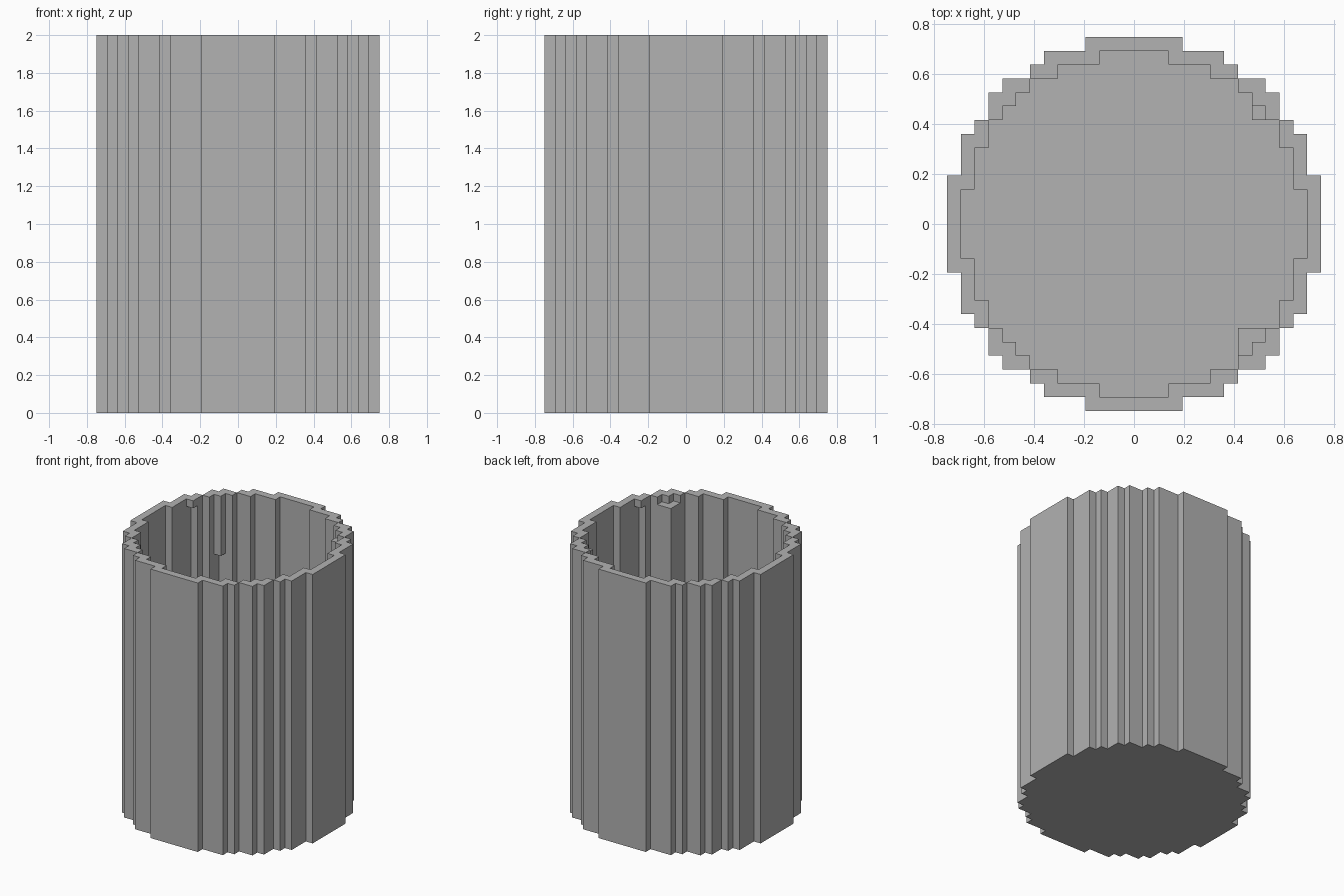
import bpy
import bmesh

cube = bpy.data.objects.get("Cube")
if cube:
    bpy.data.objects.remove(cube, do_unlink=True)

CELL = 2 / 36
HEIGHT = 36

grey = bpy.data.materials.new("plain_grey")
grey.use_nodes = True
grey.diffuse_color = (0.445, 0.445, 0.445, 1)
grey.node_tree.nodes["Principled BSDF"].inputs["Base Color"].default_value = grey.diffuse_color


def stepped_circle(limit):
    """Outline of all grid cells whose squared distance is below the limit."""
    half = []
    while len(half) ** 2 < limit:
        j = len(half)
        half.append(max(i for i in range(HEIGHT) if i * i + j * j < limit or i == 0) + 0.5)
    quarter = []
    for j, x in enumerate(half):
        following = half[j + 1] if j + 1 < len(half) else None
        if following != x:
            quarter.append((x, j + 0.5))
            if following:
                quarter.append((following, j + 0.5))
    points = []
    for _ in range(4):
        points += quarter
        quarter = [(-y, x) for x, y in quarter]
    return points


def prism(name, points, low, high):
    """Extrude an outline given in cells between two heights."""
    bm = bmesh.new()
    base = bm.faces.new([bm.verts.new((x * CELL, y * CELL, low * CELL)) for x, y in points])
    top = bmesh.ops.extrude_face_region(bm, geom=[base])["geom"]
    verts = [v for v in top if isinstance(v, bmesh.types.BMVert)]
    bmesh.ops.translate(bm, verts=verts, vec=(0, 0, (high - low) * CELL))
    bmesh.ops.recalc_face_normals(bm, faces=bm.faces)
    mesh = bpy.data.meshes.new(name)
    bm.to_mesh(mesh)
    bm.free()
    mesh.materials.append(grey)
    obj = bpy.data.objects.new(name, mesh)
    bpy.context.collection.objects.link(obj)
    return obj


def cut(target, cutter):
    cutter.hide_render = True
    mod = target.modifiers.new("cut", "BOOLEAN")
    mod.operation = "DIFFERENCE"
    mod.solver = "EXACT"
    mod.object = cutter
    bpy.context.view_layer.objects.active = target
    bpy.ops.object.modifier_apply(modifier=mod.name)
    bpy.data.objects.remove(cutter, do_unlink=True)


def niche(x, y, high):
    """Cutter for one wall cell, reaching a little into the hollow."""
    sx, sy = (1 if x > 0 else -1), (1 if y > 0 else -1)
    x0, x1 = x - 0.7 * sx, x + 0.48 * sx
    y0, y1 = y - 0.7 * sy, y + 0.48 * sy
    return prism("niche_cutter", [(x0, y0), (x1, y0), (x1, y1), (x0, y1)], 1.01, high)


# Stepped round shell with a closed floor
shell = prism("stepped_shell", stepped_circle(182), 0, HEIGHT)
cut(shell, prism("hollow_cutter", stepped_circle(150), 1, HEIGHT + 2))

# Missing cells under the rim
for x, y, high in ((-9, 9, 28), (-11, 6, 35), (11, -6, 35)):
    cut(shell, niche(x, y, high))

# Posts against the inner wall, one cell below the rim
prism("corner_post", [(7.5, -9.5), (8.5, -9.5), (8.5, -8.5), (9.5, -8.5),
                      (9.5, -7.5), (7.5, -7.5)], 1, HEIGHT - 1)
prism("slim_post", [(8.5, 7.5), (9.5, 7.5), (9.5, 8.5), (8.5, 8.5)], 1, HEIGHT - 1)
